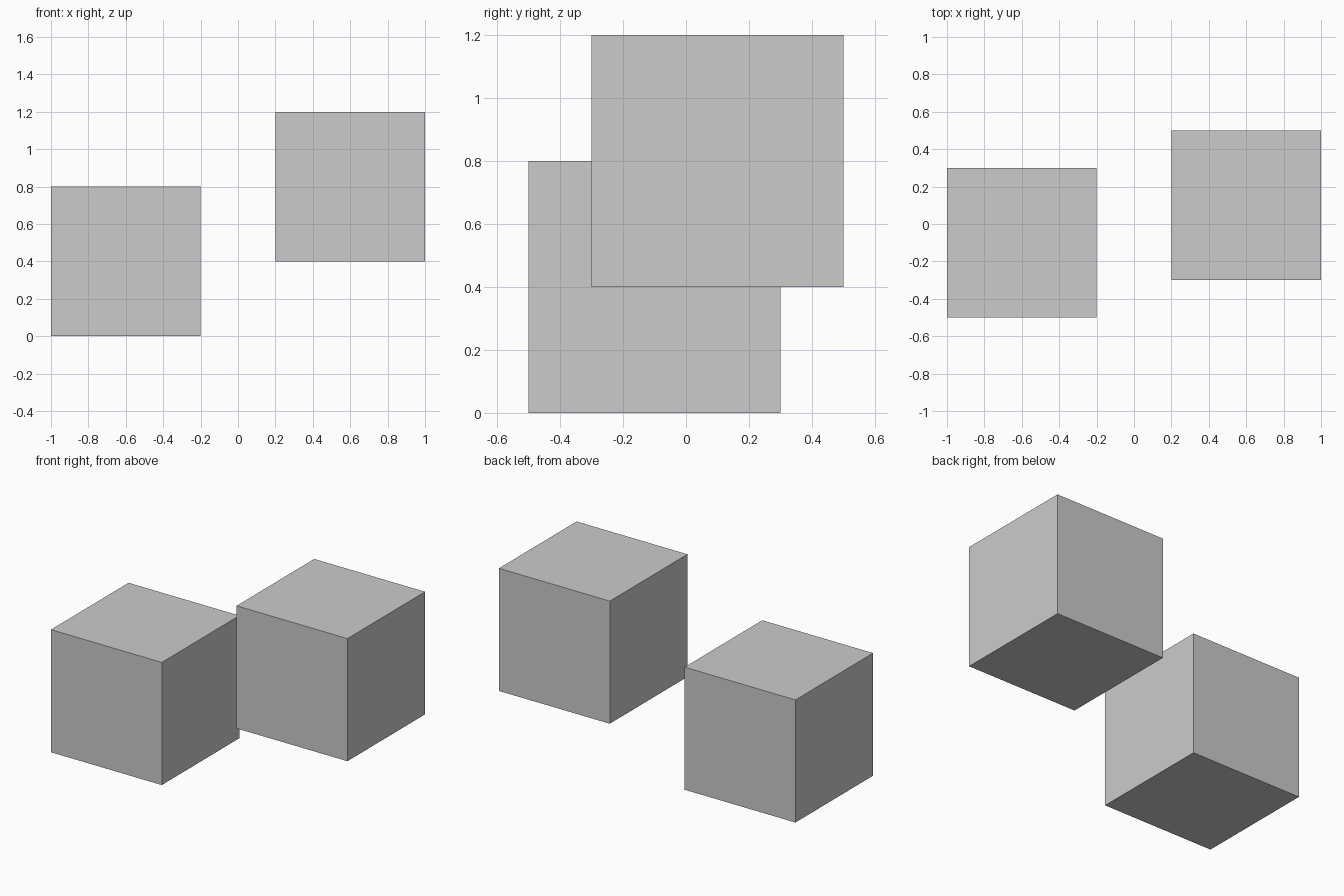
import bpy

if "Cube" in bpy.data.objects:
    bpy.data.objects.remove(bpy.data.objects["Cube"])

SIZE = 0.8


def add_cube(name, center):
    bpy.ops.mesh.primitive_cube_add(size=SIZE, location=center)
    bpy.context.object.name = name


# Two equal cubes, offset diagonally
add_cube("lower_cube", (-0.6, -0.1, 0.4))
add_cube("upper_cube", (0.6, 0.1, 0.8))
